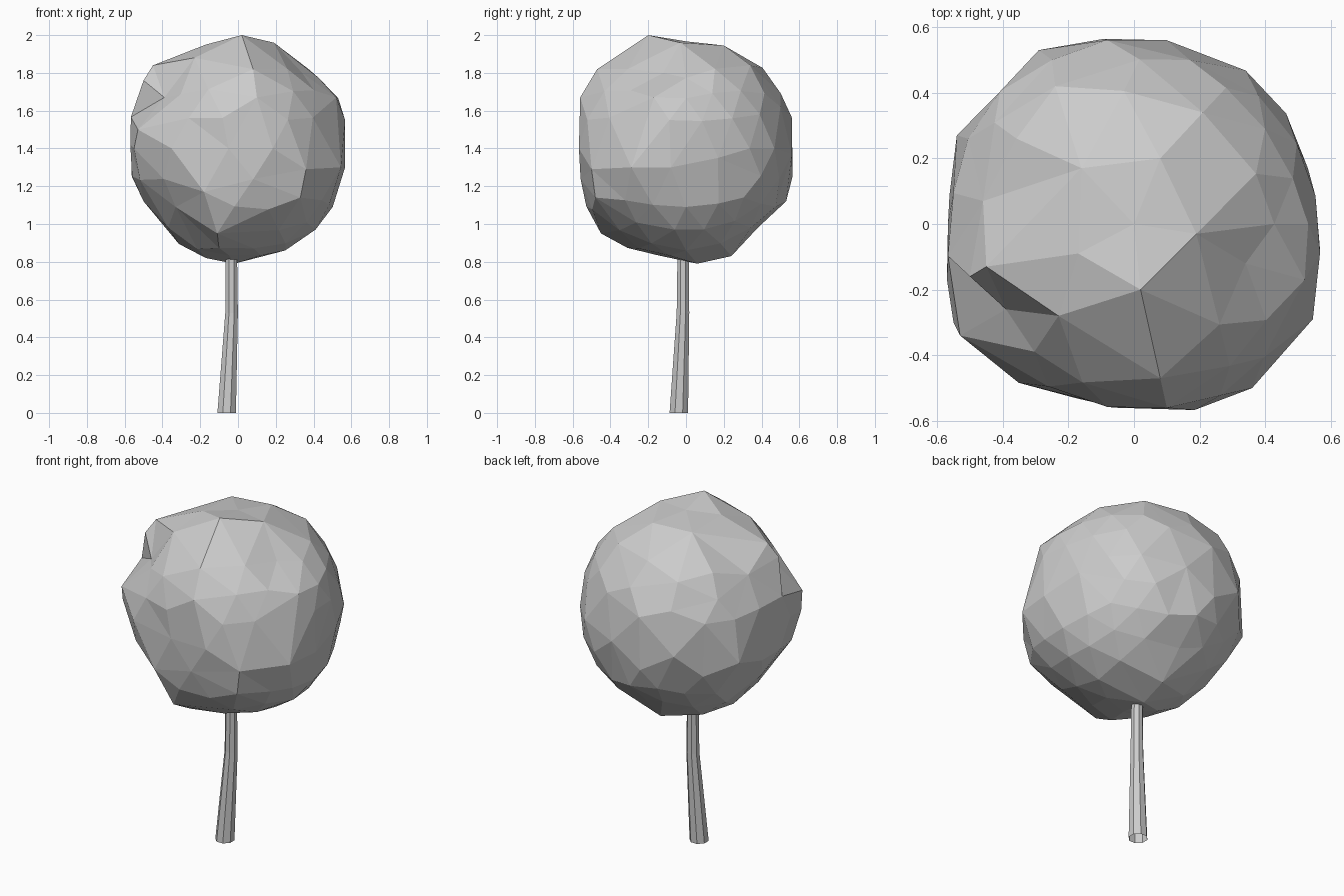
import bpy, bmesh, math
from mathutils import Vector

if "Cube" in bpy.data.objects:
    bpy.data.objects.remove(bpy.data.objects["Cube"])

CENTRE = Vector((0, 0, 1.4))
FILL_RADIUS, FILL_GAP = .583, .25

# Corner facets of the canopy, as offsets from its centre
CORNERS = [Vector(p) for p in (
    (.02, -.2, .6), (.19, -.03, .56), (-.17, -.09, .55), (-.16, .17, .54), (.08, .2, .545),
    (.21, .34, .44), (.1, -.56, .27), (.08, -.47, .42), (-.23, -.28, .48), (-.53, -.34, .1),
    (-.55, -.3, .0), (-.39, -.26, .27), (-.45, -.13, .44), (-.5, -.16, .36), (.36, -.5, -.11),
    (.33, -.48, -.26), (.545, -.29, -.1), (.52, -.17, .27), (.567, -.08, -.1), (.53, .17, -.05),
    (.38, .39, .18), (.41, -.06, -.43), (.34, -.12, .4), (-.11, -.45, -.45), (-.18, -.53, -.23),
    (-.05, -.56, 0), (-.33, -.34, -.31), (-.02, .06, -.61), (-.17, 0, -.58), (.25, 0, -.54),
    (0, .24, -.57), (0, .53, -.28), (.1, .56, -.03), (-.25, .5, .22), (.17, .5, .22),
    (0, .38, -.42), (-.29, .53, -.03), (-.57, -.17, .02), (-.54, .27, -.1), (-.5, 0, -.28),
    (-.46, .07, .33), (-.24, .42, .36))]


def radius(d):
    """Blend nearby corner distances with the plain ball radius."""
    total, weight = FILL_RADIUS * .25, .25
    for c in CORNERS:
        w = math.exp(-(d.angle(c) / .25) ** 2)
        total += w * c.length
        weight += w
    return total / weight


def add_object(name, bm):
    bmesh.ops.recalc_face_normals(bm, faces=bm.faces)
    mesh = bpy.data.meshes.new(name)
    bm.to_mesh(mesh)
    bm.free()
    ob = bpy.data.objects.new(name, mesh)
    bpy.context.collection.objects.link(ob)
    return ob


# Canopy: fill the gaps between corners with blended points
points = list(CORNERS)
ball = bmesh.new()
bmesh.ops.create_icosphere(ball, subdivisions=3, radius=1)
for v in ball.verts:
    if min(v.co.angle(p) for p in points) > FILL_GAP:
        p = v.co.normalized() * radius(v.co)
        points.append(Vector([max(-.567, min(.567, c)) for c in p]))
ball.free()

# Skin the points on a unit sphere, then push each out to its own distance
bm = bmesh.new()
verts = [bm.verts.new(p.normalized()) for p in points]
bmesh.ops.convex_hull(bm, input=verts)
for v, p in zip(verts, points):
    v.co = CENTRE + p
add_object("canopy", bm)

# Trunk: eight-sided tapering tube with one bend, open at the foot
SIDES = 8
bm = bmesh.new()
rings = []
for x, y, z, r in ((-.06, -.038, 0, .053), (-.034, -.016, .53, .036), (-.035, -.015, .95, .031)):
    rings.append([bm.verts.new((x + r * math.cos(math.tau * (k + .5) / SIDES),
                                y + r * math.sin(math.tau * (k + .5) / SIDES), z))
                  for k in range(SIDES)])
for a, b in zip(rings, rings[1:]):
    for k in range(SIDES):
        n = (k + 1) % SIDES
        bm.faces.new((a[k], a[n], b[n], b[k]))
bm.faces.new(rings[-1])
add_object("trunk", bm)
